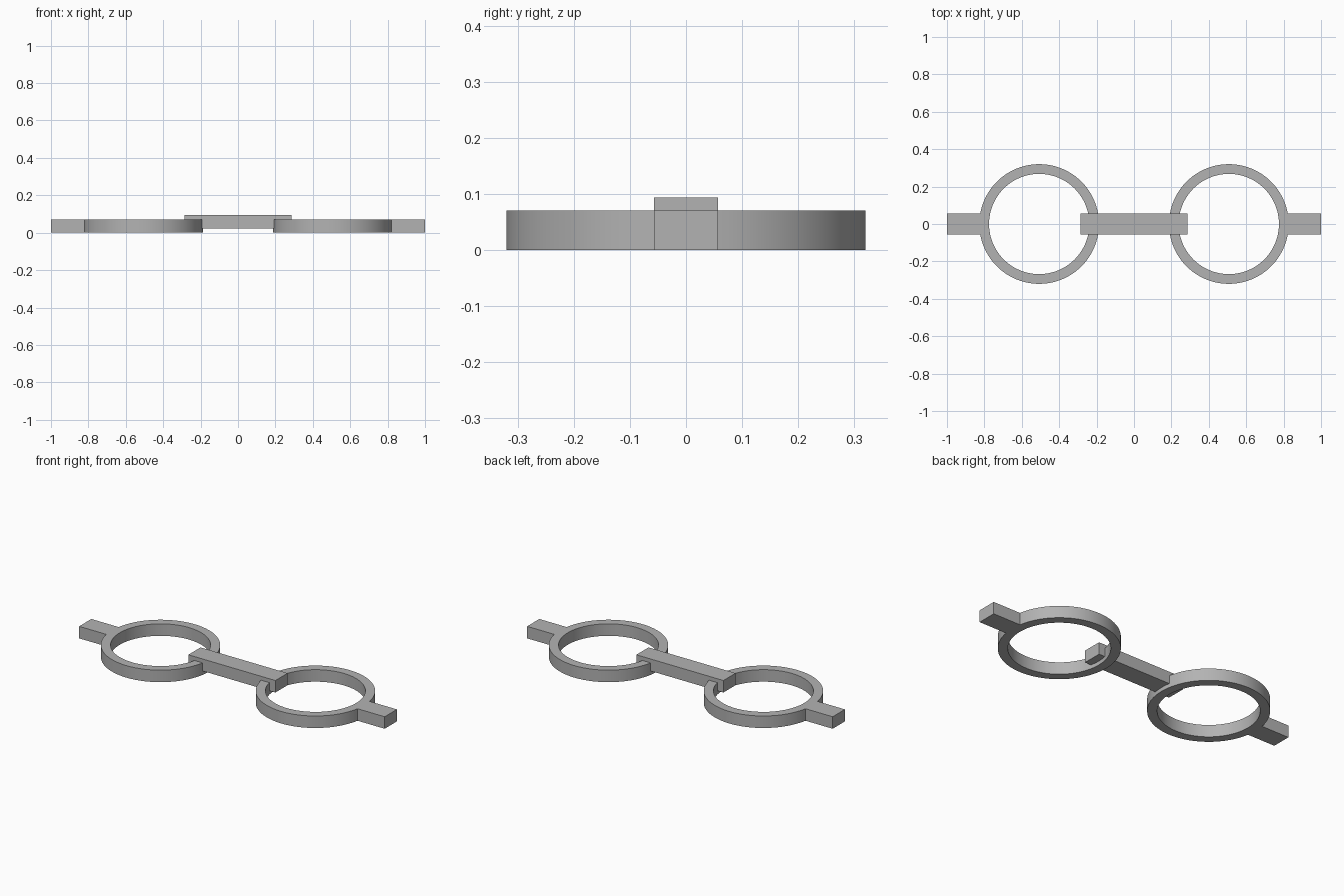
import bpy
import math
from mathutils import Vector

cube = bpy.data.objects.get("Cube")
if cube:
    bpy.data.objects.remove(cube, do_unlink=True)

THICK = 0.071        # height of every bar and ring
HALF_BAR = 0.057     # half width of the arms and bridge
CENTRE = 0.507       # ring centre along x
OUTER, INNER = 0.32, 0.268
SEGMENTS = 96

grey = bpy.data.materials.new("plain_grey")
grey.use_nodes = True
GREY = (0.45, 0.45, 0.45, 1)
grey.diffuse_color = GREY
grey.node_tree.nodes["Principled BSDF"].inputs["Base Color"].default_value = GREY


def arc(radius, start, end, count):
    """Points of an arc around the ring centre."""
    angles = [start + (end - start) * i / count for i in range(count + 1)]
    return [Vector((CENTRE + radius * math.cos(a), radius * math.sin(a))) for a in angles]


def plate(name, outlines, bottom, mirror=False):
    """Extrude closed outlines (inner ones become holes) into a solid plate."""
    curve = bpy.data.curves.new(name, 'CURVE')
    curve.dimensions = '2D'
    curve.fill_mode = 'BOTH'
    curve.extrude = THICK / 2
    for points in outlines:
        spline = curve.splines.new('POLY')
        spline.points.add(len(points) - 1)
        for point, p in zip(spline.points, points):
            point.co = (-p[0] if mirror else p[0], p[1], 0, 1)
        spline.use_cyclic_u = True
    obj = bpy.data.objects.new(name, curve)
    obj.location.z = bottom + THICK / 2
    bpy.context.collection.objects.link(obj)
    bpy.ops.object.select_all(action='DESELECT')
    obj.select_set(True)
    bpy.context.view_layer.objects.active = obj
    bpy.ops.object.convert(target='MESH')
    obj = bpy.context.object
    # Weld caps to walls and make the normals face outwards
    bpy.ops.object.mode_set(mode='EDIT')
    bpy.ops.mesh.select_all(action='SELECT')
    bpy.ops.mesh.remove_doubles(threshold=0.0001)
    bpy.ops.mesh.normals_make_consistent(inside=False)
    bpy.ops.object.mode_set(mode='OBJECT')
    bpy.ops.object.shade_smooth_by_angle(angle=math.radians(30))
    obj.data.materials.clear()
    obj.data.materials.append(grey)
    return obj


# Ring with its side arm in one piece, left and right
join = math.asin(HALF_BAR / OUTER)
outline = arc(OUTER, join, 2 * math.pi - join, SEGMENTS)
outline += [(1, -HALF_BAR), (1, HALF_BAR)]
hole = arc(INNER, 0, 2 * math.pi, SEGMENTS)[:-1]
for side, mirror in (("left", False), ("right", True)):
    plate(side + "_ring_with_arm", [outline, hole], 0, mirror)

# Raised bridge bar overlapping both rings
END = 0.285
bar = [(-END, -HALF_BAR), (END, -HALF_BAR), (END, HALF_BAR), (-END, HALF_BAR)]
plate("bridge", [bar], 0.023)
